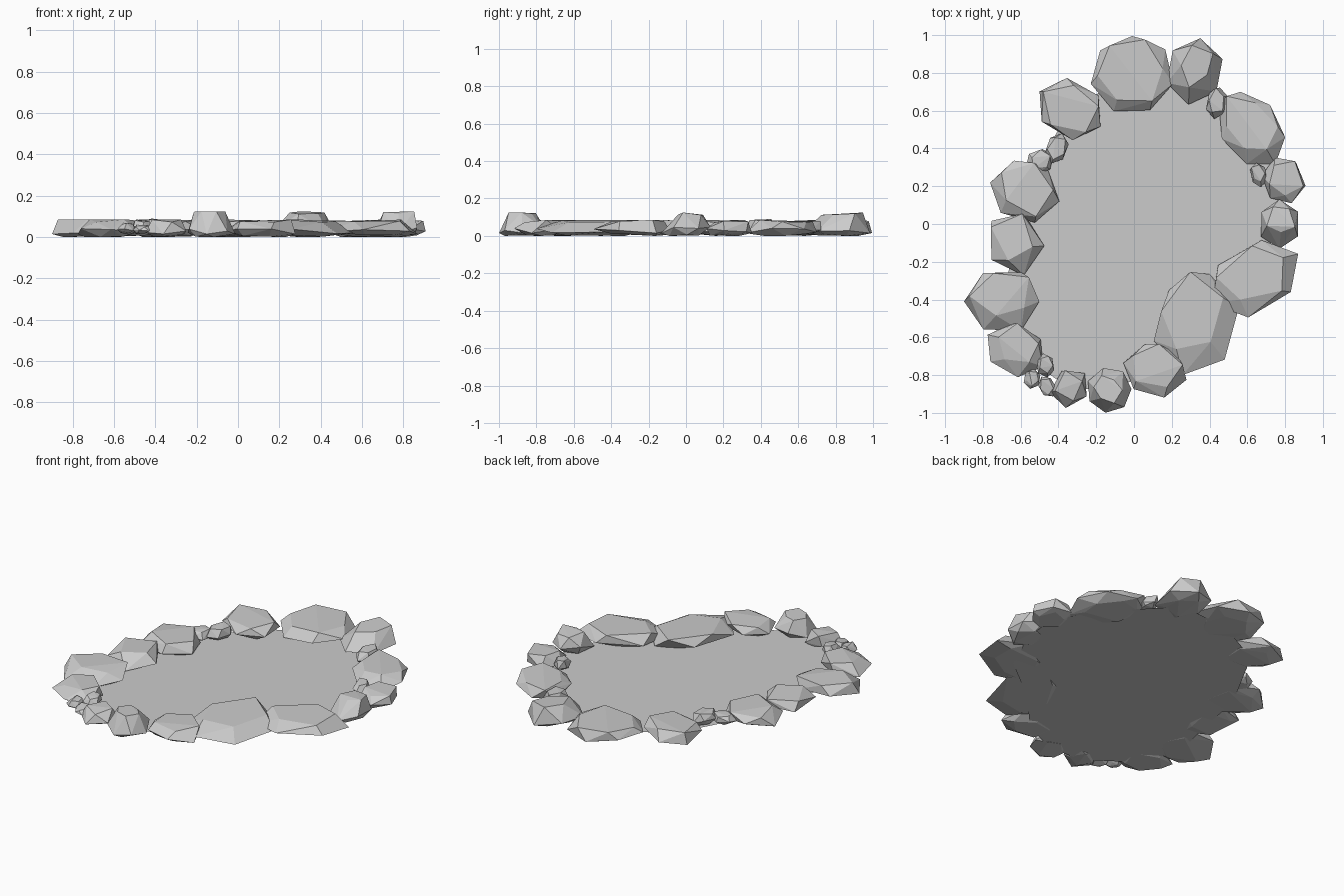
import bpy, bmesh, random
from math import sin, cos, atan2, radians, pi
from mathutils import Vector

if "Cube" in bpy.data.objects:
    bpy.data.objects.remove(bpy.data.objects["Cube"])

random.seed(4)


def add_object(name, bm):
    mesh = bpy.data.meshes.new(name)
    bm.to_mesh(mesh)
    bm.free()
    obj = bpy.data.objects.new(name, mesh)
    bpy.context.collection.objects.link(obj)
    return obj


def rock(name, cx, cy, length, width, turn, sides, height, floor=0.0):
    """Chiselled stone: hull of a narrow foot, a wide waist and an uneven cap."""
    a = radians(turn)
    lean = Vector((random.uniform(-.1, .1) * width, random.uniform(.05, .2) * width, 0))
    cap = 0.78 if height < 0.1 else 0.58
    bm = bmesh.new()

    def ring(count, scale, spread, shift, offset, low, high):
        for i in range(count):
            t = 2 * pi * (i + offset) / count
            s = scale + random.uniform(-spread, spread)
            u, v = length * s * cos(t), width * s * sin(t)
            # The first corner always reaches the extreme height of its ring
            z = low if i == 0 else random.uniform(min(low, high), max(low, high))
            p = Vector((cx + u * cos(a) - v * sin(a), cy + u * sin(a) + v * cos(a), z))
            bm.verts.new(p + shift)

    waist = floor + 0.5 * (height - floor)
    ring(sides - 1, 0.66, 0.14, Vector(), 0.3, floor, floor + 0.012)
    ring(sides, 1.0, 0.03, Vector(), 0.0, floor + 0.015, waist)
    ring(sides - 1, cap, 0.14, lean, random.random(), height, height - 0.014)
    hull = bmesh.ops.convex_hull(bm, input=bm.verts)
    inner = [g for g in hull["geom_interior"] if isinstance(g, bmesh.types.BMVert)]
    bmesh.ops.delete(bm, geom=inner, context='VERTS')
    bmesh.ops.dissolve_limit(bm, angle_limit=radians(5), verts=bm.verts, edges=bm.edges)
    add_object(name, bm)


# Boulders round the rim: x, y, half length, half width, turn, sides, height
boulders = [
    (-.01, .79, .21, .22, 90, 7, .085),
    (.32, .81, .175, .155, 80, 6, .125),
    (.62, .50, .22, .16, -55, 7, .085),
    (.79, .23, .13, .115, 110, 6, .085),
    (.77, .00, .13, .11, -90, 6, .125),
    (.64, -.29, .26, .18, 30, 6, .085),
    (.33, -.53, .28, .22, 75, 6, .085),
    (.11, -.78, .17, .14, -15, 6, .085),
    (-.13, -.88, .12, .12, -100, 7, .125),
    (-.34, -.87, .11, .10, 45, 5, .085),
    (-.63, -.67, .17, .135, 150, 6, .085),
    (-.70, -.41, .20, .175, 180, 6, .085),
    (-.63, -.10, .175, .15, -75, 5, .085),
    (-.58, .17, .19, .165, 165, 6, .085),
    (-.34, .61, .19, .155, 150, 6, .085),
]
for n, b in enumerate(boulders):
    rock(f"boulder_{n + 1}", *b)

# Pebbles filling the gaps: x, y, half length, half width, turn, height
pebbles = [
    (.44, .64, .085, .06, 80, .08),
    (.66, .26, .065, .045, 100, .08),
    (-.47, -.75, .065, .05, 100, .085),
    (-.46, -.86, .06, .045, 120, .06),
    (-.54, -.82, .055, .045, 80, .07),
    (-.50, .33, .075, .065, 20, .075),
    (-.41, .40, .085, .06, 70, .09),
]
for n, (x, y, l, w, turn, h) in enumerate(pebbles):
    rock(f"pebble_{n + 1}", x, y, l, w, turn, 6, h, 0.015)

# Flat water sheet running under the middle of every boulder
bm = bmesh.new()
rim = sorted(boulders, key=lambda b: atan2(b[1], b[0]))
bm.faces.new([bm.verts.new((b[0], b[1], 0.008)) for b in rim])
bm.normal_update()
add_object("water", bm)
